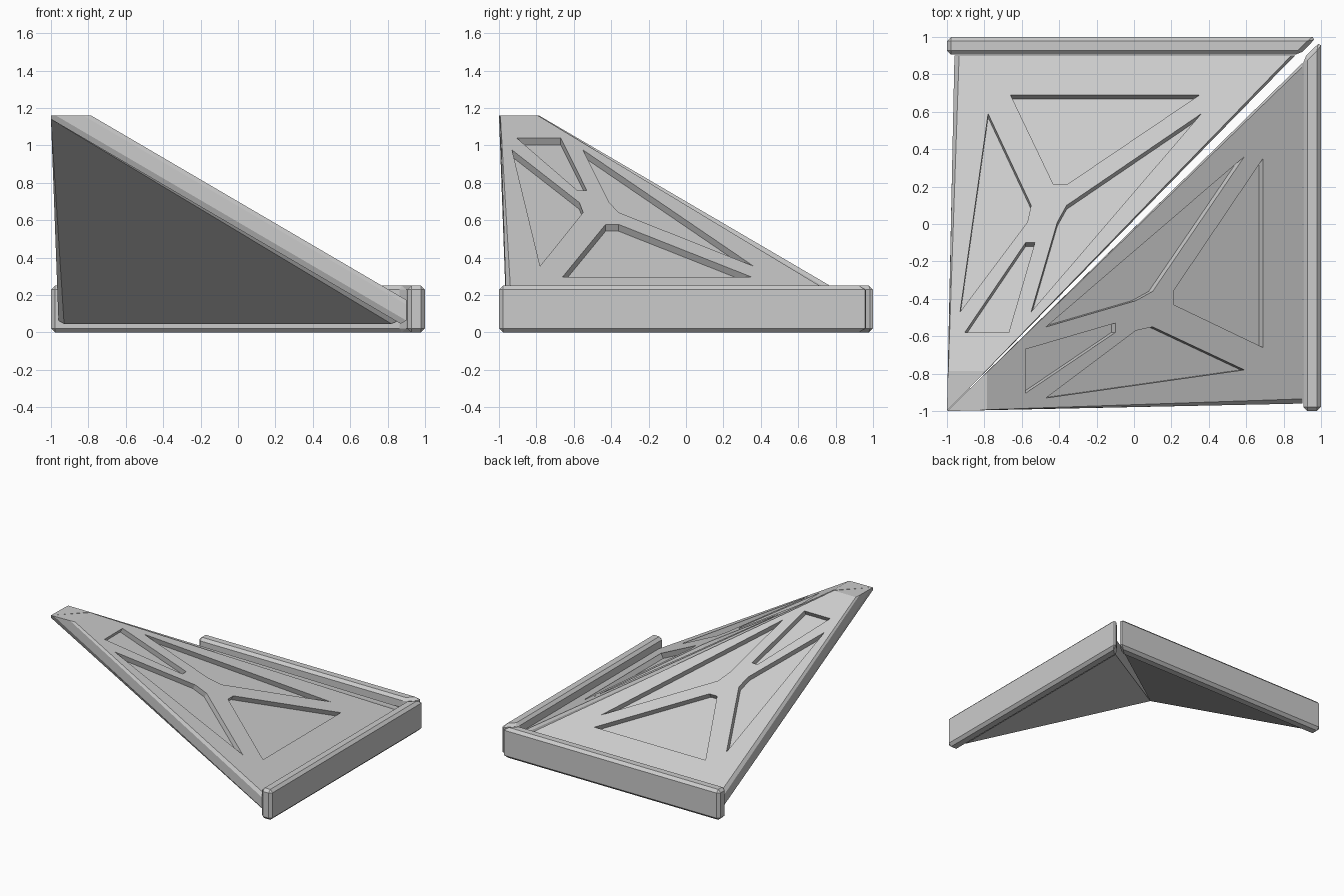
import bpy
import bmesh
from mathutils import Vector

if "Cube" in bpy.data.objects:
    bpy.data.objects.remove(bpy.data.objects["Cube"], do_unlink=True)

grey = bpy.data.materials.new("plain_grey")
grey.use_nodes = True
grey.diffuse_color = (0.6, 0.6, 0.6, 1)
grey.node_tree.nodes["Principled BSDF"].inputs["Base Color"].default_value = (0.6, 0.6, 0.6, 1)

SLOPE, RIDGE, CAP = 0.585, 0.70, 1.16
NORMAL = Vector((0, SLOPE, 1)).normalized()


def on_slope(x, y, depth=0.0):
    return Vector((x, y, RIDGE - SLOPE * y - depth))


def loft(name, rings, swap, clip=None):
    """Solid through matching rings; swap mirrors it across the x = y diagonal."""
    bm = bmesh.new()
    loops = [[bm.verts.new(p) for p in ring] for ring in rings]
    bm.faces.new(loops[0])
    bm.faces.new(loops[-1])
    for a, b in zip(loops, loops[1:]):
        for i in range(len(a)):
            j = (i + 1) % len(a)
            bm.faces.new((a[i], a[j], b[j], b[i]))
    if clip:
        geom = bm.verts[:] + bm.edges[:] + bm.faces[:]
        cut = bmesh.ops.bisect_plane(bm, geom=geom, plane_co=(0, 0, clip),
                                     plane_no=(0, 0, 1), clear_outer=True)
        rim = [e for e in cut["geom_cut"] if isinstance(e, bmesh.types.BMEdge)]
        bmesh.ops.remove_doubles(bm, verts=bm.verts[:], dist=0.0001)
        rim = [e for e in bm.edges if e.is_boundary]
        bmesh.ops.holes_fill(bm, edges=rim)
    if swap:
        for v in bm.verts:
            v.co.x, v.co.y = v.co.y, v.co.x
    bmesh.ops.recalc_face_normals(bm, faces=bm.faces[:])
    mesh = bpy.data.meshes.new(name)
    bm.to_mesh(mesh)
    bm.free()
    mesh.materials.append(grey)
    obj = bpy.data.objects.new(name, mesh)
    bpy.context.collection.objects.link(obj)
    return obj


def apply(obj, mod):
    bpy.context.view_layer.objects.active = obj
    bpy.ops.object.modifier_apply(modifier=mod.name)


# Plan outlines of the recesses sunk into each sloping panel
RECESSES = [
    [(-0.66, 0.69), (0.35, 0.69), (-0.36, 0.21), (-0.43, 0.21)],
    [(0.36, 0.59), (-0.36, 0.1), (-0.41, 0.01), (-0.55, -0.47)],
    [(-0.78, 0.59), (-0.55, 0.1), (-0.57, 0.01), (-0.93, -0.47)],
    [(-0.58, -0.1), (-0.53, -0.1), (-0.67, -0.58), (-0.905, -0.58)],
]

# Panel levels: depth, left x, right x and lower edge y
LEVELS = [
    (0.0, -0.935, 0.84, 0.9),
    (0.025, -0.96, 0.86, 0.9),
    (0.11, -0.96, 0.86, 0.9),
    (0.145, -0.93, 0.82, 0.87),
]

for side, swap in (("back", False), ("left", True)):
    # Triangular sloping panel with a flat cut peak
    rings = [[on_slope(-1, -1, d), on_slope(l, y, d), on_slope(r, y, d)]
             for d, l, r, y in LEVELS]
    panel = loft(side + "_panel", rings, swap, CAP)
    for outline in RECESSES:
        base = [on_slope(x, y) for x, y in outline]
        cutter = loft("recess_cutter", [[p + NORMAL * h for p in base] for h in (0.03, -0.042)], swap)
        cutter.hide_render = True
        mod = panel.modifiers.new("recess", "BOOLEAN")
        mod.object = cutter
        mod.solver = "EXACT"
        apply(panel, mod)
        bpy.data.objects.remove(cutter, do_unlink=True)

    # Mitred, chamfered rail along the lower edge
    plan = [(-1, 0.905), (0.885, 0.905), (0.978, 1), (-1, 1)]
    rail = loft(side + "_rail", [[Vector((x, y, z)) for x, y in plan] for z in (0, 0.25)], swap)
    mod = rail.modifiers.new("chamfer", "BEVEL")
    mod.width = 0.022
    mod.segments = 1
    apply(rail, mod)
